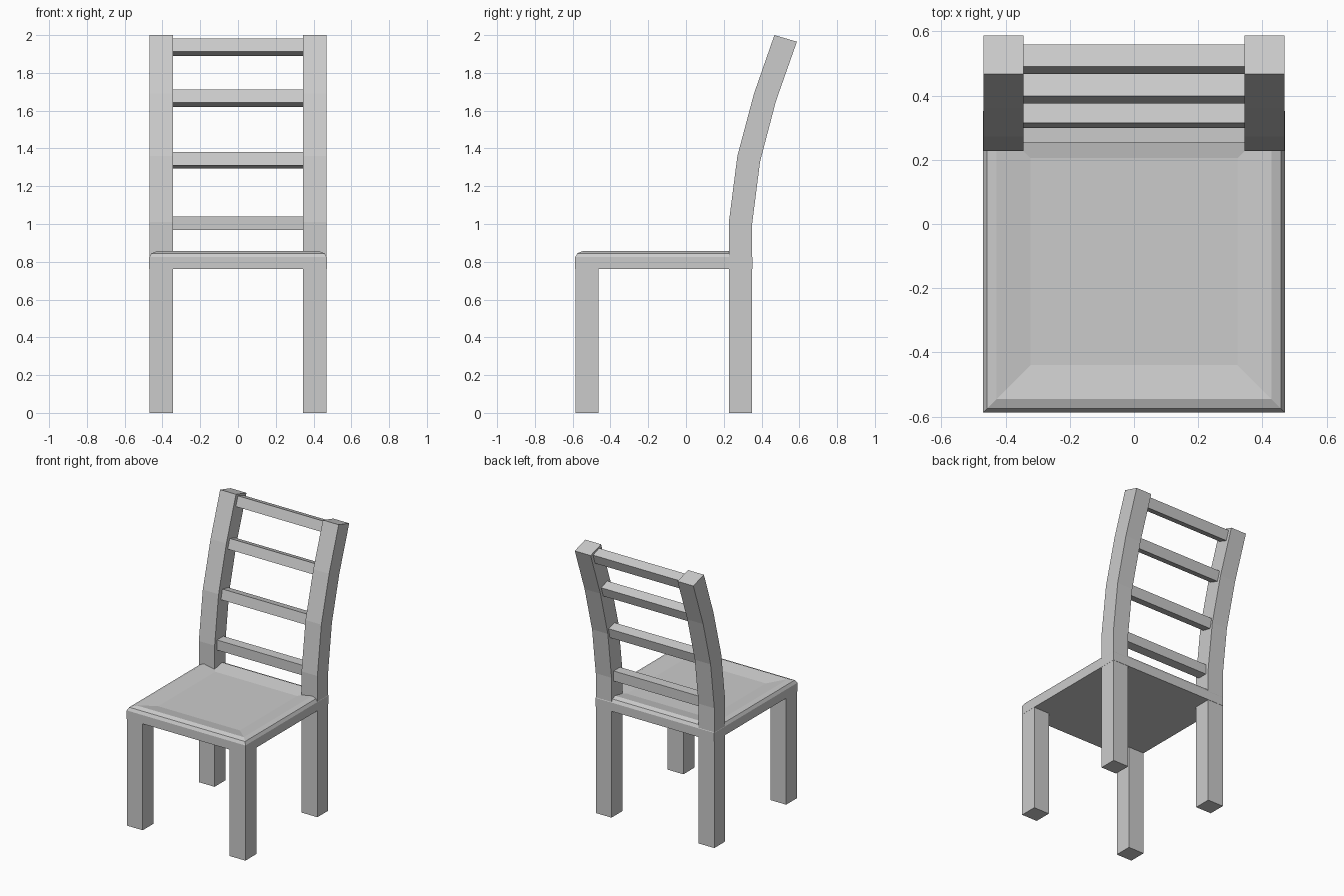
import bpy
import bmesh
from math import radians

cube = bpy.data.objects.get("Cube")
if cube:
    bpy.data.objects.remove(cube, do_unlink=True)

grey = bpy.data.materials.new("light grey")
grey.use_nodes = True
grey.diffuse_color = (0.6, 0.6, 0.6, 1)
grey.node_tree.nodes["Principled BSDF"].inputs["Base Color"].default_value = (0.6, 0.6, 0.6, 1)

HALF_X, FRONT, BACK = 0.47, -0.587, 0.352
LEG = 0.125
SEAT_BOTTOM = 0.762


def loft(name, rings):
    """Closed solid through a list of matching vertex rings."""
    bm = bmesh.new()
    loops = [[bm.verts.new(p) for p in ring] for ring in rings]
    bm.faces.new(loops[0])
    bm.faces.new(loops[-1])
    for a, b in zip(loops, loops[1:]):
        for i in range(len(a)):
            j = (i + 1) % len(a)
            bm.faces.new((a[i], a[j], b[j], b[i]))
    bmesh.ops.recalc_face_normals(bm, faces=bm.faces)
    mesh = bpy.data.meshes.new(name)
    bm.to_mesh(mesh)
    bm.free()
    mesh.materials.append(grey)
    obj = bpy.data.objects.new(name, mesh)
    bpy.context.collection.objects.link(obj)
    return obj


def rectangle(x0, x1, y0, y1, z):
    return [(x0, y0, z), (x1, y0, z), (x1, y1, z), (x0, y1, z)]


def inset_ring(inset, z):
    return rectangle(inset - HALF_X, HALF_X - inset, FRONT + inset, BACK - inset, z)


# Seat slab with a rounded rim and a shallow dished top
seat_profile = [(0, SEAT_BOTTOM), (0, 0.824), (0.012, 0.845), (0.042, 0.857), (0.147, 0.837)]
loft("seat", [inset_ring(i, z) for i, z in seat_profile])

# Rear posts: straight legs that curve backwards above the seat
post_front = [(0.227, 0), (0.227, 1.01), (0.272, 1.36), (0.36, 1.69), (0.468, 2.0)]
post_back = [(0.35, 0), (0.35, 1.0), (0.392, 1.33), (0.476, 1.65), (0.587, 1.965)]

for side, sign in (("left", 1), ("right", -1)):
    outer, inner = sign * (HALF_X - 0.001), sign * (HALF_X - LEG - 0.001)
    loft(side + "_front_leg",
         [rectangle(inner, outer, FRONT + 0.001, FRONT + LEG, z) for z in (0, SEAT_BOTTOM + 0.02)])
    loft(side + "_back_post",
         [[(inner, *f), (outer, *f), (outer, *b), (inner, *b)]
          for f, b in zip(post_front, post_back)])

# Back slats: square bars tilted to follow the posts
slats = [(0.29, 1.004, 0), (0.342, 1.338, 13), (0.421, 1.666, 18.5), (0.513, 1.935, 19)]
for number, (y, z, tilt) in enumerate(slats, 1):
    half = 0.036
    end = HALF_X - LEG + 0.01
    slat = loft(f"back_slat_{number}", [rectangle(-end, end, -half, half, h) for h in (-half, half)])
    slat.location = (0, y, z)
    slat.rotation_euler.x = radians(-tilt)
